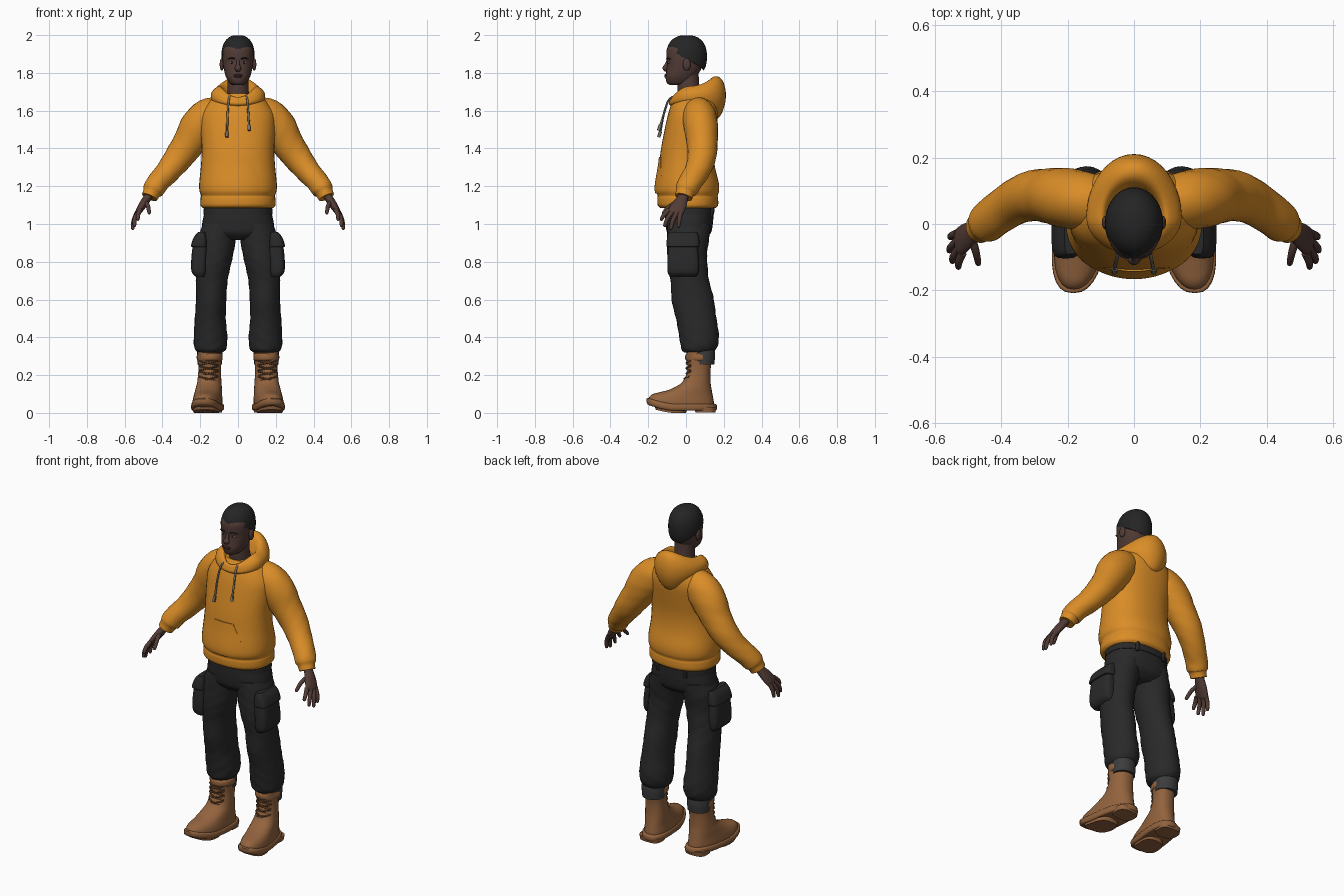
import bpy, bmesh, math
from mathutils import Vector

cube = bpy.data.objects.get("Cube")
if cube:
    bpy.data.objects.remove(cube, do_unlink=True)


def material(name, r, g, b):
    m = bpy.data.materials.new(name)
    m.use_nodes = True
    m.diffuse_color = (r, g, b, 1)
    node = m.node_tree.nodes["Principled BSDF"]
    node.inputs["Base Color"].default_value = (r, g, b, 1)
    node.inputs["Roughness"].default_value = 0.8
    return m


SKIN = material("dark skin", .085, .045, .037)
LIPS = material("lip brown", .085, .033, .03)
HAIR = material("hair black", .018, .018, .018)
CLOTH = material("hoodie orange", .70, .265, .02)
PANTS = material("trouser charcoal", .022, .022, .022)
CUFF = material("cuff grey", .045, .045, .047)
BOOT = material("boot tan", .29, .125, .048)
LACE = material("lace brown", .13, .055, .022)
CORD = material("cord grey", .20, .18, .15)
EYE = material("eye amber", .45, .30, .18)

parts = []
SIDES = (("left", 1), ("right", -1))


def build(name, rings, mat, caps=True, warp=None, side=1):
    """Skin a list of closed rings; without caps the last ring joins the first."""
    bm = bmesh.new()
    rows = []
    for ring in rings:
        pts = [warp(Vector(p)) if warp else Vector(p) for p in ring]
        rows.append([bm.verts.new((p.x * side, p.y, p.z)) for p in pts])
    n = len(rows[0])
    pairs = list(zip(rows, rows[1:]))
    if caps:
        bm.faces.new(rows[0])
        bm.faces.new(rows[-1])
    else:
        pairs.append((rows[-1], rows[0]))
    for a, b in pairs:
        for i in range(n):
            j = (i + 1) % n
            bm.faces.new((a[i], a[j], b[j], b[i]))
    bmesh.ops.recalc_face_normals(bm, faces=bm.faces)
    mesh = bpy.data.meshes.new(name)
    bm.to_mesh(mesh)
    bm.free()
    mesh.materials.append(mat)
    ob = bpy.data.objects.new(name, mesh)
    bpy.context.collection.objects.link(ob)
    parts.append(ob)
    return ob


def smooth(rows, k=4):
    """Catmull-Rom through rows of numbers."""
    out = []
    last = len(rows) - 1
    for i in range(last):
        p, q, r, s = (rows[min(max(j, 0), last)] for j in range(i - 1, i + 3))
        for step in range(k):
            t = step / k
            out.append([b + t / 2 * (c - a + t * (2*a - 5*b + 4*c - d + t * (3*(b - c) + d - a)))
                        for a, b, c, d in zip(p, q, r, s)])
    return out + [list(rows[-1])]


def loft(name, rows, mat, flat=True, p=2, n=28, side=1, warp=None, ripple=0, k=4):
    """Rows are x, y, z and two radii; rings lie level, or square to the path."""
    rows = smooth(rows, k)
    rings = []
    for i, (x, y, z, a, b) in enumerate(rows):
        u, v = Vector((1, 0, 0)), Vector((0, 1, 0))
        if not flat:
            t = Vector(rows[min(i + 1, len(rows) - 1)][:3]) - Vector(rows[max(i - 1, 0)][:3])
            t.normalize()
            u = (v - t * v.dot(t)).normalized()
            v = t.cross(u)
        ring = []
        for j in range(n):
            th = math.tau * j / n
            c, s = math.cos(th), math.sin(th)
            f = 1 + ripple * math.sin(3 * th + z * 60) * math.sin(z * 33 + 2 * th)
            ring.append(Vector((x, y, z)) + u * math.copysign(abs(c) ** (2 / p), c) * a * f
                        + v * math.copysign(abs(s) ** (2 / p), s) * b * f)
        rings.append(ring)
    return build(name, rings, mat, warp=warp, side=side)


def body(name, rows, mat, **kw):
    """Central loft; rows are z, front y, back y, half width."""
    return loft(name, [(0, (f + b) / 2, z, w, (b - f) / 2) for z, f, b, w in rows], mat, **kw)


def ball(name, at, size, mat, side=1):
    rings = []
    for i in range(1, 12):
        h = math.pi * i / 12
        rings.append([(at[0] + size[0] * math.sin(h) * math.cos(t), at[1] + size[1] * math.sin(h) * math.sin(t),
                       at[2] + size[2] * math.cos(h)) for t in (math.tau * j / 16 for j in range(16))])
    return build(name, rings, mat, side=side)


def cord(name, pts, r, mat, side=1):
    return loft(name, [(*p, r, r) for p in pts], mat, flat=False, n=8, side=side)


# Head and neck
body("head", [(1.735, -.08, 0, .025), (1.745, -.1, .03, .043), (1.775, -.108, .05, .062),
              (1.81, -.104, .075, .073), (1.85, -.1, .09, .08), (1.89, -.104, .1, .083),
              (1.93, -.1, .1, .081), (1.965, -.07, .08, .06), (1.985, -.03, .04, .02)], SKIN, p=2.2)
loft("neck", [(0, .035, 1.6, .075, .07), (0, .02, 1.68, .06, .063), (0, .012, 1.73, .055, .058),
              (0, .012, 1.8, .055, .055)], SKIN)
loft("nose", [(0, -.094, 1.868, .008, .008), (0, -.104, 1.842, .01, .01), (0, -.11, 1.823, .014, .018),
              (0, -.1, 1.81, .006, .01)], SKIN, flat=False, n=16)
ball("upper_lip", (0, -.106, 1.789), (.024, .008, .005), LIPS)
ball("lower_lip", (0, -.106, 1.781), (.021, .009, .006), LIPS)
for label, s in SIDES:
    ball(label + "_ear", (.086, .004, 1.845), (.011, .021, .033), SKIN, s)
    ball(label + "_eye", (.033, -.089, 1.855), (.013, .007, .006), EYE, s)
    ball(label + "_pupil", (.033, -.094, 1.855), (.005, .004, .005), HAIR, s)
    cord(label + "_eyebrow", [(.015, -.101, 1.873), (.033, -.098, 1.879), (.054, -.085, 1.873)], .004, HAIR, s)

# Short hair, a dome whose lower edge falls from brow to nape
dome = []
for i in range(14):
    ring = []
    for j in range(36):
        th = math.tau * j / 36
        back = (1 - math.cos(th)) / 2
        low = 1.928 - .115 * back ** 1.1
        z = low + (1.999 - low) * math.sin(i / 13 * math.pi / 2)
        h = (z - 1.885) / .115
        r = max(1 - abs(h) ** 2.4, .002) ** (1 / 2.4)
        ring.append((.088 * r * math.sin(th), .003 - .108 * r * math.cos(th), z))
    dome.append(ring)
build("hair", dome, HAIR)

# Hoodie body with ribbed hem
torso = [(1.085, -.135, .158, .188), (1.1, -.15, .17, .199), (1.135, -.152, .17, .198), (1.15, -.15, .168, .195),
         (1.175, -.16, .175, .204), (1.22, -.158, .173, .205), (1.31, -.143, .152, .196), (1.4, -.132, .148, .192),
         (1.5, -.113, .16, .198), (1.58, -.095, .17, .195), (1.64, -.075, .165, .16), (1.69, -.045, .14, .11)]
body("hoodie_body", torso, CLOTH, p=2.25, n=40)

# Front pouch, a thin raised trapezoid following the belly
pouch = []
for z, f, b, w in smooth(torso):
    if 1.16 < z < 1.36:
        half = .62 if z < 1.24 else .62 - 2.6 * (z - 1.24)
        arc = [half * (i / 8 - 1) for i in range(17)]
        d, c = (b - f) / 2, (b + f) / 2
        ring = [((w + e) * math.sin(t), c - (d * 1.005 + e) * math.cos(t), z)
                for e, ts in ((.005, arc), (-.015, arc[::-1])) for t in ts]
        pouch.append(ring)
build("front_pouch", pouch, CLOTH)

# Hood: side x, side z, front y, front z, back y, back z for each loop
hood = [(.06, 1.66, -.05, 1.64, .06, 1.66), (.08, 1.71, -.062, 1.662, .10, 1.755),
        (.098, 1.73, -.07, 1.672, .135, 1.782), (.125, 1.715, -.08, 1.668, .17, 1.765),
        (.142, 1.69, -.086, 1.655, .19, 1.705), (.14, 1.655, -.09, 1.635, .185, 1.63),
        (.11, 1.63, -.07, 1.62, .15, 1.56), (.06, 1.62, -.03, 1.61, .09, 1.58)]
loops = []
for sx, sz, fy, fz, by, bz in smooth(hood):
    loop = []
    for j in range(40):
        c, s = math.cos(math.tau * j / 40), math.sin(math.tau * j / 40)
        ey, ez = (fy, fz) if c > 0 else (by, bz)
        loop.append((sx * s, .02 + abs(c) * (ey - .0) if c < 0 else .02 + c * (ey - .02), sz * s * s + ez * c * c))
    loops.append(loop)
build("hood", loops, CLOTH, caps=False)

# Drawstrings
for label, s, drop in (("left", 1, 0), ("right", -1, -.035)):
    end = 1.525 + drop
    cord(label + "_drawstring", [(.045, -.068, 1.675), (.05, -.095, 1.65), (.055, -.118, 1.58),
                                 (.058, -.135, end)], .0055, CORD, s)
    cord(label + "_cord_tip", [(.058, -.135, end), (.06, -.145, end - .03)], .009, CORD, s)

# Arms and hands
for label, s in SIDES:
    loft(label + "_sleeve", [(.08, .06, 1.6, .07, .075), (.15, .07, 1.57, .088, .097), (.21, .08, 1.51, .09, .1),
                             (.26, .085, 1.43, .082, .086), (.315, .083, 1.35, .075, .076),
                             (.37, .06, 1.28, .067, .065), (.42, .025, 1.225, .063, .059),
                             (.447, .002, 1.185, .06, .057), (.456, -.005, 1.168, .05, .047),
                             (.468, -.013, 1.142, .046, .043)], CLOTH, flat=False, ripple=.02, side=s)
    loft(label + "_palm", [(.46, -.01, 1.17, .028, .024), (.482, -.018, 1.135, .029, .022),
                           (.505, -.036, 1.1, .04, .021), (.527, -.055, 1.065, .042, .016),
                           (.532, -.06, 1.053, .034, .009)], SKIN, flat=False, n=20, side=s)
    fingers = {"index": ((.518, -.088, 1.075), (.529, -.115, 1.05), (.53, -.13, 1.025)),
               "middle": ((.527, -.07, 1.066), (.545, -.098, 1.03), (.548, -.112, .992)),
               "ring": ((.532, -.049, 1.06), (.552, -.069, 1.02), (.557, -.08, .977)),
               "little": ((.532, -.028, 1.064), (.55, -.035, 1.025), (.554, -.04, .988)),
               "thumb": ((.492, -.035, 1.12), (.477, -.085, 1.095), (.47, -.118, 1.06))}
    for finger, path in fingers.items():
        radii = (.013, .0115, .009)
        rows = [(*pt, r, r) for pt, r in zip(path, radii)]
        tip = Vector(path[2]) + (Vector(path[2]) - Vector(path[1])).normalized() * .008
        loft(f"{label}_{finger}_finger", rows + [(*tip, .003, .003)], SKIN, flat=False, n=12, side=s)

# Trousers
body("trouser_hips", [(1.12, -.105, .14, .17), (1.06, -.11, .145, .178), (1.0, -.108, .142, .19),
                      (.95, -.098, .13, .185), (.915, -.06, .09, .13)], PANTS, p=2.3, n=32)
body("waistband", [(1.12, -.11, .146, .176), (1.085, -.114, .15, .181), (1.05, -.114, .149, .183)], PANTS, p=2.3)
for label, s in SIDES:
    loft(label + "_trouser_leg", [(.095, .018, 1.0, .09, .115), (.108, .012, .93, .1, .112),
                                  (.12, .005, .85, .096, .106), (.13, .01, .78, .091, .105),
                                  (.138, .02, .7, .084, .102), (.143, .035, .6, .08, .112),
                                  (.146, .055, .5, .082, .107), (.145, .066, .42, .088, .106),
                                  (.147, .07, .365, .088, .1), (.147, .067, .335, .081, .09),
                                  (.148, .067, .32, .065, .075)], PANTS, ripple=.025, side=s)
    loft(label + "_cargo_pocket", [(.195, -.018, .93, .03, .065), (.2, -.016, .88, .04, .078),
                                   (.207, -.015, .8, .041, .084), (.207, -.015, .745, .038, .082),
                                   (.2, -.015, .722, .025, .07)], PANTS, p=4, side=s)
    loft(label + "_pocket_flap", [(.192, -.016, .958, .018, .075), (.2, -.016, .93, .034, .084),
                                  (.206, -.016, .885, .043, .088), (.203, -.016, .878, .038, .08)],
         PANTS, p=4, side=s)
    loft(label + "_belt_loop", [(.09, .13, 1.12, .01, .01), (.09, .136, 1.085, .01, .014),
                                (.09, .13, 1.04, .01, .01)], PANTS, p=4, side=s)
    loft(label + "_inner_cuff", [(.15, .092, .34, .066, .06), (.15, .092, .3, .067, .062),
                                 (.15, .092, .255, .064, .057)], CUFF, side=s)


# Boots, toes turned out and lifted
def toe_spring(v):
    lift = max(0, (-.07 - v.y) / .13)
    return Vector((v.x - .12 * (v.y - .07), v.y, v.z + .03 * lift ** 1.5))


def boot_rows(rows):
    return [(.15, (f + b) / 2, z, w, (b - f) / 2) for z, f, b, w in rows]


for label, s in SIDES:
    loft(label + "_boot", boot_rows([(.03, -.2, .15, .074), (.055, -.195, .148, .076), (.078, -.175, .144, .074),
                                     (.1, -.135, .14, .071), (.128, -.075, .135, .068), (.165, -.018, .13, .063),
                                     (.23, .008, .13, .059), (.29, .003, .14, .062), (.325, .002, .142, .063)]),
         BOOT, p=2.3, side=s, warp=toe_spring)
    loft(label + "_boot_collar", boot_rows([(.275, .005, .139, .062), (.285, -.004, .146, .068),
                                            (.305, -.004, .148, .068), (.315, .004, .142, .062)]), BOOT, side=s)
    loft(label + "_sole", boot_rows([(.012, -.195, .155, .073), (.018, -.207, .163, .081), (.042, -.208, .163, .081),
                                     (.048, -.2, .155, .075)]), BOOT, p=2.5, side=s, warp=toe_spring, k=2)
    loft(label + "_heel", boot_rows([(.002, .05, .155, .064), (.03, .045, .16, .068)]), BOOT, p=3, side=s, k=1)
    loft(label + "_tread", boot_rows([(0, -.16, .0, .066), (.03, -.17, .01, .07)]), BOOT, p=3, side=s,
         warp=toe_spring, k=1)
    # Crossed laces wrapped around the front of the shaft
    for i in range(4):
        z = .18 + .028 * i
        for tilt in (-1, 1):
            pts = []
            for step in range(7):
                t = (step / 3 - 1) * .85
                front = .004 + max(0, .2 - z) * -.55
                pts.append((.155 + .064 * math.sin(t), .068 - (.07 - front) * math.cos(t), z + tilt * t * .014))
            cord(f"{label}_lace_{2 * i + (tilt + 1) // 2}", pts, .0045, LACE, s)

# Smooth shading, keeping true edges crisp
bpy.ops.object.select_all(action="DESELECT")
for ob in parts:
    ob.select_set(True)
bpy.context.view_layer.objects.active = parts[0]
bpy.ops.object.shade_smooth_by_angle(angle=math.radians(45))
